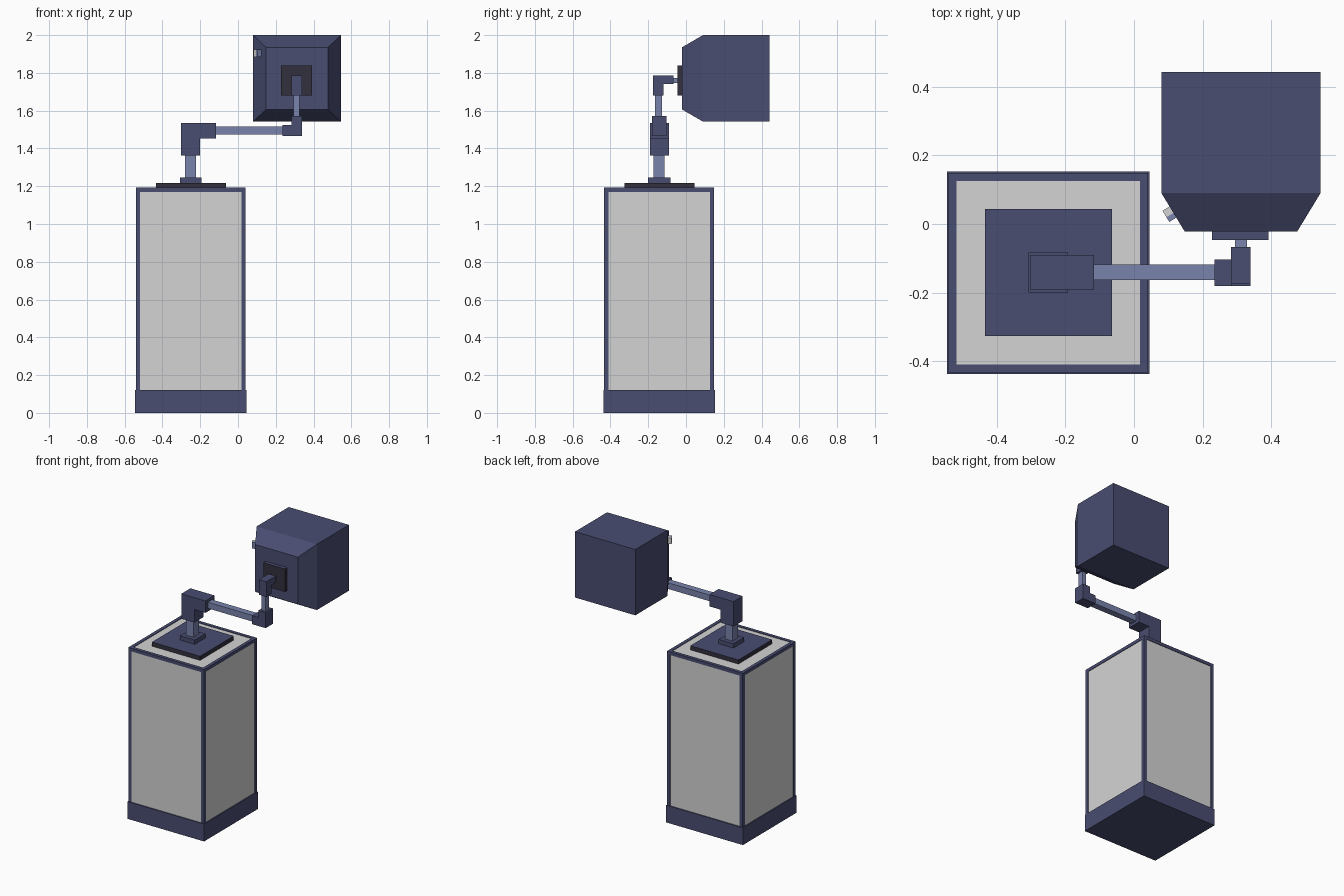
import bpy, bmesh, math
from mathutils import Vector, Matrix

if "Cube" in bpy.data.objects:
    bpy.data.objects.remove(bpy.data.objects["Cube"])


def material(name, rgb):
    m = bpy.data.materials.new(name)
    lin = [((c / 255 + 0.055) / 1.055) ** 2.4 for c in rgb]
    m.diffuse_color = (*lin, 1)
    m.use_nodes = True
    m.node_tree.nodes["Principled BSDF"].inputs["Base Color"].default_value = m.diffuse_color
    return m


NAVY = material("navy_blue", (73, 77, 113))
STEEL = material("steel_blue", (122, 132, 174))
LIGHT = material("light_grey", (212, 212, 212))
DARK = material("dark_slate", (50, 48, 61))


def finish(bm, name, *mats):
    bmesh.ops.recalc_face_normals(bm, faces=bm.faces)
    me = bpy.data.meshes.new(name)
    bm.to_mesh(me)
    bm.free()
    ob = bpy.data.objects.new(name, me)
    for m in mats:
        me.materials.append(m)
    bpy.context.collection.objects.link(ob)
    return ob


def box(name, x, y, z, *mats):
    """Box from (min, max) ranges on each axis."""
    bm = bmesh.new()
    size = (x[1] - x[0], y[1] - y[0], z[1] - z[0])
    mid = Vector((sum(x) / 2, sum(y) / 2, sum(z) / 2))
    bmesh.ops.create_cube(bm, size=1, matrix=Matrix.Translation(mid) @ Matrix.Diagonal((*size, 1)))
    return finish(bm, name, *mats)


def extrude(name, points, vec, mat):
    """Extrude a flat profile along a vector."""
    bm = bmesh.new()
    f = bm.faces.new([bm.verts.new(p) for p in points])
    ext = bmesh.ops.extrude_face_region(bm, geom=[f], use_keep_orig=True)
    verts = [g for g in ext["geom"] if isinstance(g, bmesh.types.BMVert)]
    bmesh.ops.translate(bm, vec=vec, verts=verts)
    return finish(bm, name, mat)


def plate(name, x, y, z):
    """Dark mounting plate whose upward face is navy."""
    ob = box(name, x, y, z, DARK, NAVY)
    for p in ob.data.polygons:
        p.material_index = 1 if p.normal.z > 0.9 else 0


# Tower: base, light core, corner posts and top rim
CX, CY, H, W = -0.25, -0.142, 0.291, 0.023
box("base", (CX - 0.295, CX + 0.295), (CY - 0.295, CY + 0.295), (0, 0.12), NAVY)
c = H - 0.004
box("tower_panels", (CX - c, CX + c), (CY - c, CY + c), (0.12, 1.188), LIGHT)
for s in (-1, 1):
    for t in (-1, 1):
        box("corner_post",
            sorted((CX + s * H, CX + s * (H - W))),
            sorted((CY + t * H, CY + t * (H - W))), (0.12, 1.17), NAVY)
    box("top_rim_x", (CX - H, CX + H), sorted((CY + s * H, CY + s * (H - W))), (1.17, 1.192), NAVY)
    box("top_rim_y", sorted((CX + s * H, CX + s * (H - W))), (CY - H + W, CY + H - W), (1.17, 1.192), NAVY)

# Mount on top of the tower
plate("tower_plate", (-0.434, -0.064), (-0.326, 0.044), (1.188, 1.217))
box("mount_foot", (-0.307, -0.193), (-0.2, -0.083), (1.217, 1.247), NAVY)
box("lower_post", (-0.28, -0.222), (-0.171, -0.113), (1.247, 1.37), STEEL)

# Bracket arm: three L-shaped elbows joined by square tubes
extrude("lower_elbow", [(x, -0.191, z) for x, z in (
    (-0.303, 1.363), (-0.202, 1.363), (-0.202, 1.453), (-0.117, 1.453),
    (-0.117, 1.536), (-0.303, 1.536))], (0, 0.1, 0), NAVY)
box("cross_arm", (-0.125, 0.24), (-0.164, -0.118), (1.474, 1.517), STEEL)
extrude("middle_elbow", [(x, -0.181, z) for x, z in (
    (0.235, 1.465), (0.34, 1.465), (0.34, 1.573), (0.283, 1.573),
    (0.283, 1.525), (0.235, 1.525))], (0, 0.078, 0), NAVY)
box("upper_post", (0.295, 0.326), (-0.165, -0.127), (1.565, 1.69), STEEL)
extrude("upper_elbow", [(0.283, y, z) for y, z in (
    (-0.174, 1.68), (-0.12, 1.68), (-0.12, 1.74), (-0.067, 1.74),
    (-0.067, 1.785), (-0.174, 1.785))], (0.057, 0, 0), NAVY)
box("head_stub", (0.295, 0.329), (-0.07, -0.04), (1.747, 1.774), STEEL)

# Head: box with a tapered front
plate("head_plate", (0.228, 0.393), (-0.046, -0.02), (1.68, 1.84))
HX, HZ = 0.312, 1.771
bm = bmesh.new()
loops = []
for y, hx, hz in ((-0.022, 0.164, 0.164), (0.09, 0.232, 0.229), (0.443, 0.232, 0.229)):
    loops.append([bm.verts.new((HX + a * hx, y, HZ + b * hz))
                  for a, b in ((-1, -1), (1, -1), (1, 1), (-1, 1))])
for p, q in zip(loops, loops[1:]):
    for i in range(4):
        j = (i + 1) % 4
        bm.faces.new((p[i], p[j], q[j], q[i]))
bm.faces.new(loops[0])
bm.faces.new(loops[-1])
finish(bm, "head", NAVY)

# Small connector on the left taper, light rear half and steel front half
along = Vector((0.068, -0.112, 0)).normalized()
out = Vector((along.y, -along.x, 0))
mid = Vector((0.114, 0.034, 1.883))
for name, a, b, mat in (("connector_rear", -0.02, 0.002, LIGHT), ("connector_front", 0.002, 0.018, STEEL)):
    pts = [mid + along * u + out * v for u, v in ((a, -0.01), (b, -0.01), (b, 0.024), (a, 0.024))]
    extrude(name, pts, (0, 0, 0.042), mat)
